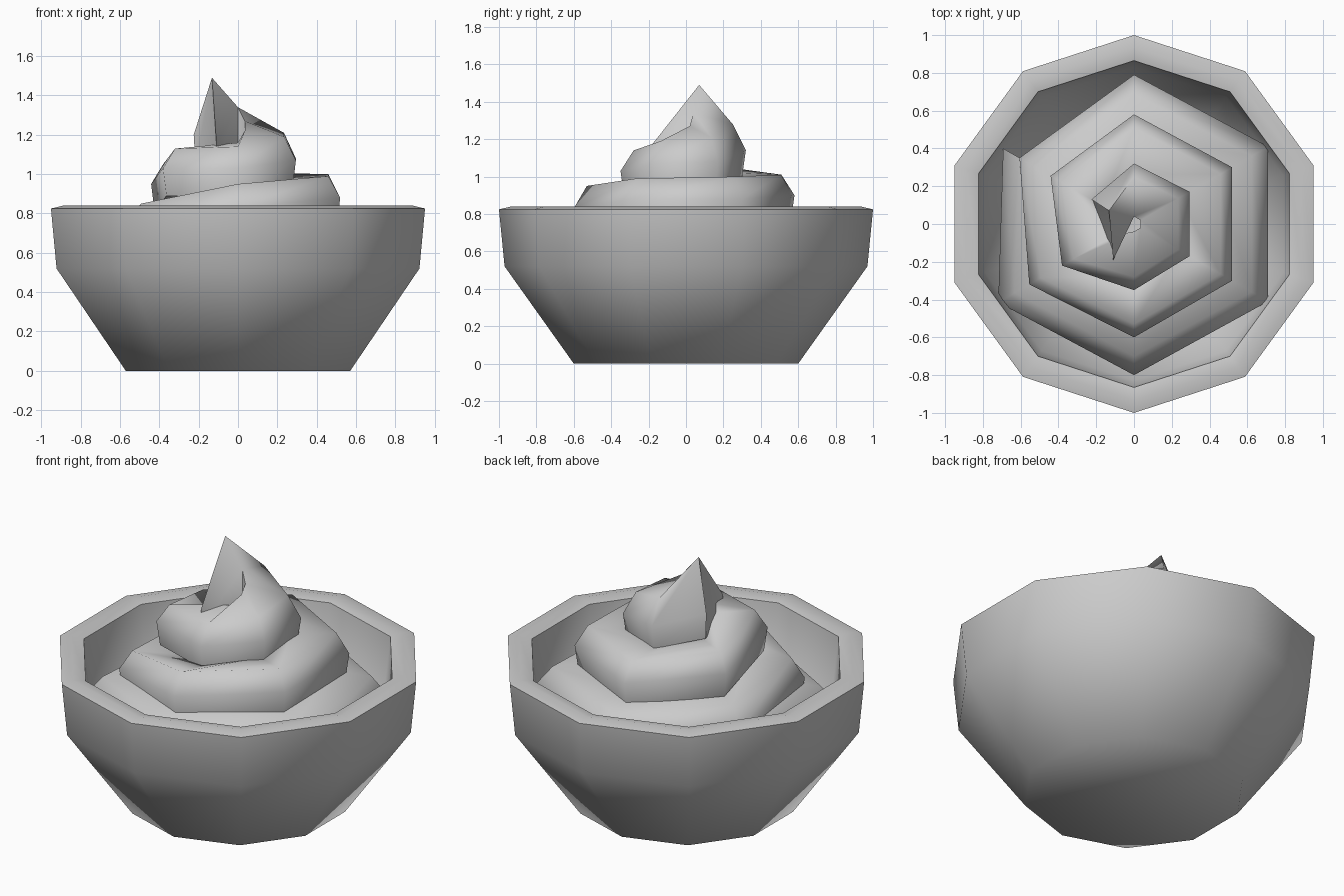
import bpy, bmesh
from math import cos, sin, radians

if "Cube" in bpy.data.objects:
    bpy.data.objects.remove(bpy.data.objects["Cube"])


def make_object(name, bm, angle):
    bmesh.ops.recalc_face_normals(bm, faces=bm.faces)
    mesh = bpy.data.meshes.new(name)
    bm.to_mesh(mesh)
    bm.free()
    obj = bpy.data.objects.new(name, mesh)
    bpy.context.collection.objects.link(obj)
    bpy.ops.object.select_all(action='DESELECT')
    obj.select_set(True)
    bpy.context.view_layer.objects.active = obj
    bpy.ops.object.shade_smooth_by_angle(angle=radians(angle))
    return obj


def polar(bm, deg, r, z):
    return bm.verts.new((r * cos(radians(deg)), r * sin(radians(deg)), z))


def skin(bm, rings, closed):
    # bridge consecutive rings of vertices with quads and cap both ends
    n = len(rings[0])
    for a, b in zip(rings, rings[1:]):
        for i in range(n):
            j = (i + 1) % n
            bm.faces.new((a[i], a[j], b[j], b[i]))
    if closed:
        bm.faces.new(rings[0])
        bm.faces.new(rings[-1])


# Ten-sided bowl: outer wall, rounded rim, inner wall and floor
bowl_profile = [(0.60, 0.0), (0.97, 0.52), (1.0, 0.825), (0.935, 0.84),
                (0.865, 0.825), (0.83, 0.52), (0.52, 0.08)]
bm = bmesh.new()
skin(bm, [[polar(bm, 90 + 36 * i, r, z) for i in range(10)]
          for r, z in bowl_profile], True)
make_object("bowl", bm, 65)

# Cream swirl: one thick coil, six steps per turn, rising to a point
# each step: bulge radius, bulge height, ridge height, inner top height
steps = [
    (0.80, 0.56, 0.67, 0.70), (0.83, 0.57, 0.69, 0.72), (0.80, 0.59, 0.71, 0.75),
    (0.82, 0.61, 0.73, 0.77), (0.82, 0.63, 0.75, 0.78), (0.79, 0.66, 0.77, 0.79),
    (0.70, 0.70, 0.81, 0.80), (0.64, 0.74, 0.85, 0.84), (0.60, 0.83, 0.95, 0.90),
    (0.60, 0.88, 0.99, 0.95), (0.60, 0.88, 1.00, 0.98), (0.58, 0.90, 1.01, 1.00),
    (0.51, 0.95, 1.05, 1.03), (0.44, 1.03, 1.13, 1.10), (0.35, 1.03, 1.14, 1.16),
    (0.34, 1.07, 1.19, 1.22), (0.34, 1.08, 1.21, 1.27), (0.32, 1.14, 1.28, 1.34),
]
bm = bmesh.new()
rings = []
for k, (r, zb, zt, zi) in enumerate(steps):
    a = 150 + 60 * k
    ridge = r - 0.07 if r < 0.65 else r - 0.10
    inner = max(r - 0.32, 0.04)
    rings.append([polar(bm, a, r - 0.02, zb - 0.14), polar(bm, a, r, zb),
                  polar(bm, a, ridge, zt), polar(bm, a, inner, zi),
                  polar(bm, a, inner, zb - 0.12)])
# pointed end of the coil
rings.append([polar(bm, 150, 0.25, 1.05), polar(bm, 150, 0.26, 1.20),
              polar(bm, 152, 0.15, 1.49), polar(bm, 240, 0.22, 1.16),
              polar(bm, 240, 0.22, 1.05)])
skin(bm, rings, True)
bmesh.ops.triangulate(bm, faces=[f for f in bm.faces if len(f.verts) > 4])
make_object("cream_swirl", bm, 80)
